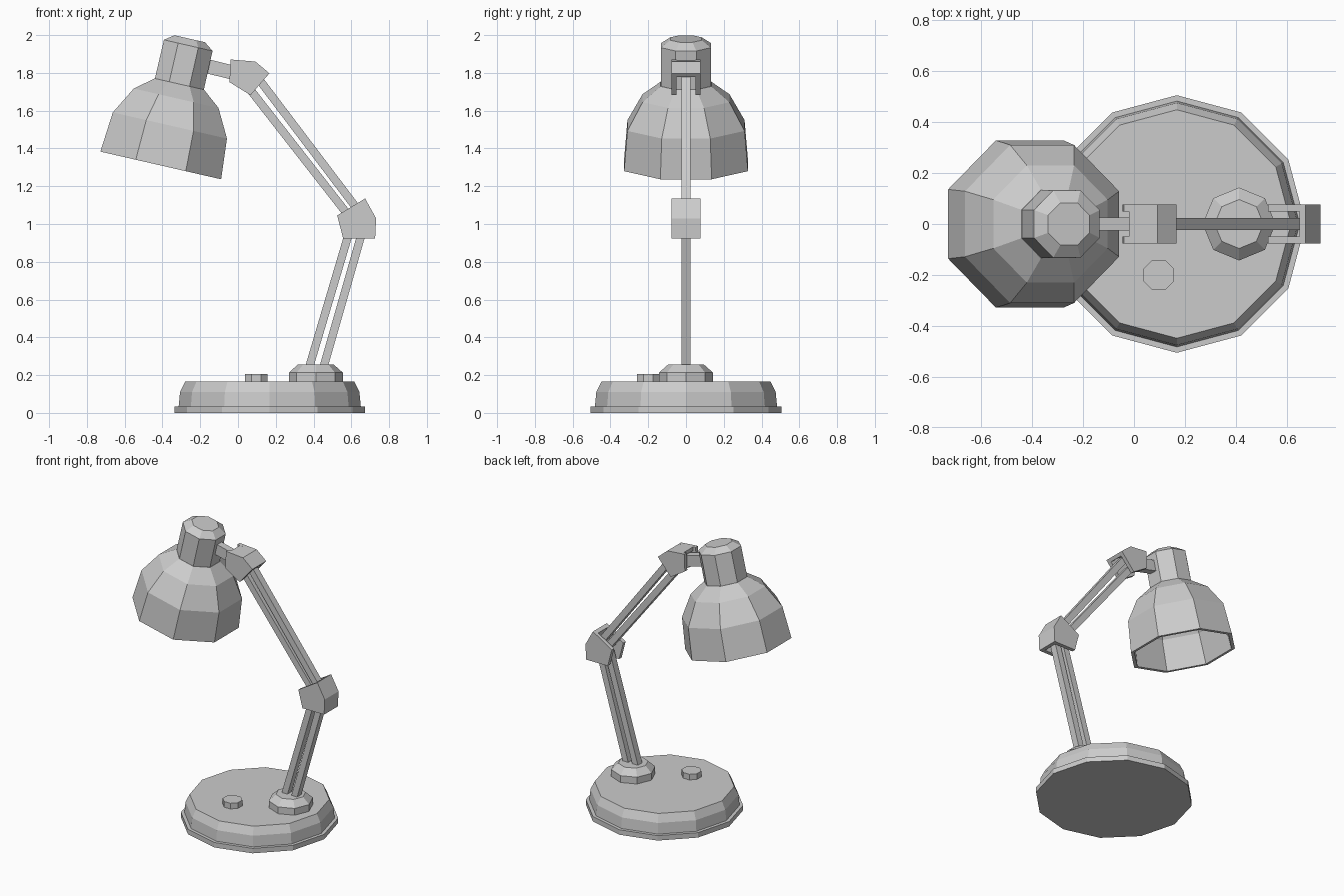
import bpy, bmesh
from math import cos, sin, pi, radians
from mathutils import Matrix, Vector

if "Cube" in bpy.data.objects:
    bpy.data.objects.remove(bpy.data.objects["Cube"])


def finish(name, bm, matrix=Matrix()):
    bmesh.ops.recalc_face_normals(bm, faces=bm.faces)
    mesh = bpy.data.meshes.new(name)
    bm.to_mesh(mesh)
    bm.free()
    obj = bpy.data.objects.new(name, mesh)
    obj.matrix_world = matrix
    bpy.context.collection.objects.link(obj)
    return obj


def lathe(name, profile, sides, matrix, half_step=False):
    """Revolve (radius, height) points with few sides, capping both ends."""
    bm = bmesh.new()
    off = pi / sides if half_step else 0
    angles = [off + 2 * pi * i / sides for i in range(sides)]
    rings = [[bm.verts.new((r * cos(a), r * sin(a), z)) for a in angles] for r, z in profile]
    for lo, hi in zip(rings, rings[1:]):
        for i in range(sides):
            j = (i + 1) % sides
            bm.faces.new((lo[i], lo[j], hi[j], hi[i]))
    bm.faces.new(rings[0])
    bm.faces.new(rings[-1])
    return finish(name, bm, matrix)


def add_prism(bm, outline, y0, y1):
    """Extrude an (x, z) outline from y0 to y1."""
    front = [bm.verts.new((x, y0, z)) for x, z in outline]
    back = [bm.verts.new((x, y1, z)) for x, z in outline]
    bm.faces.new(front)
    bm.faces.new(back)
    for i in range(len(outline)):
        j = (i + 1) % len(outline)
        bm.faces.new((front[i], front[j], back[j], back[i]))


def bar(name, start, end, height, width):
    """Rectangular bar between two (x, z) points, centred on y = 0."""
    a, b = Vector(start), Vector(end)
    d = (b - a).normalized()
    n = Vector((-d.y, d.x)) * height / 2
    bm = bmesh.new()
    add_prism(bm, [a + n, b + n, b - n, a - n], -width / 2, width / 2)
    return finish(name, bm)


def bracket(name, outline, web):
    """Two cheek plates joined by a bent web, open where the arms enter."""
    bm = bmesh.new()
    for s in (-1, 1):
        add_prism(bm, outline, s * 0.05, s * 0.077)
    add_prism(bm, web, -0.05, 0.05)
    return finish(name, bm)


# Base, switch knob and arm collar
lathe("base", [(0.505, 0), (0.505, 0.035), (0.482, 0.035), (0.475, 0.11), (0.448, 0.165)],
      12, Matrix.Translation((0.168, 0, 0)))
lathe("switch_knob", [(0.064, 0.16), (0.064, 0.205)], 8,
      Matrix.Translation((0.097, -0.2, 0)), True)
lathe("arm_collar", [(0.143, 0.16), (0.143, 0.213), (0.096, 0.255)], 8,
      Matrix.Translation((0.412, 0, 0)))

# Paired arm bars
bar("lower_arm_left", (0.369, 0.215), (0.600, 0.995), 0.043, 0.048)
bar("lower_arm_right", (0.445, 0.215), (0.672, 1.010), 0.043, 0.048)
bar("upper_arm_lower", (0.595, 1.032), (0.046, 1.735), 0.043, 0.048)
bar("upper_arm_upper", (0.651, 1.053), (0.090, 1.794), 0.043, 0.048)

# Elbow and head brackets
bracket("elbow_bracket",
        [(0.525, 1.045), (0.673, 1.135), (0.731, 1.03), (0.726, 0.923), (0.557, 0.923)],
        [(0.673, 1.135), (0.731, 1.03), (0.726, 0.923), (0.70, 0.923), (0.705, 1.025), (0.650, 1.121)])
bracket("head_bracket",
        [(-0.04, 1.871), (0.092, 1.860), (0.166, 1.798), (0.066, 1.682), (-0.045, 1.751)],
        [(-0.02, 1.869), (0.092, 1.860), (0.166, 1.798), (0.150, 1.779), (0.083, 1.835), (-0.02, 1.843)])
bar("head_stem", (-0.19, 1.842), (0.02, 1.790), 0.075, 0.05)

# Tilted head: hollow shade and lamp cap (profiles given to the flats)
head = Matrix.Translation((-0.409, 0, 1.31)) @ Matrix.Rotation(radians(12.9), 4, 'Y')
flat = 1 / cos(pi / 8)
shade = [(0.115, 0.425), (0.213, 0.348), (0.289, 0.21), (0.306, 0),
         (0.328, 0), (0.310, 0.217), (0.230, 0.365), (0.134, 0.442)]
cap = [(0.133, 0.43), (0.132, 0.652), (0.083, 0.688)]
lathe("lamp_shade", [(r * flat, z) for r, z in shade], 8, head, True)
lathe("lamp_cap", [(r * flat, z) for r, z in cap], 8, head, True)
